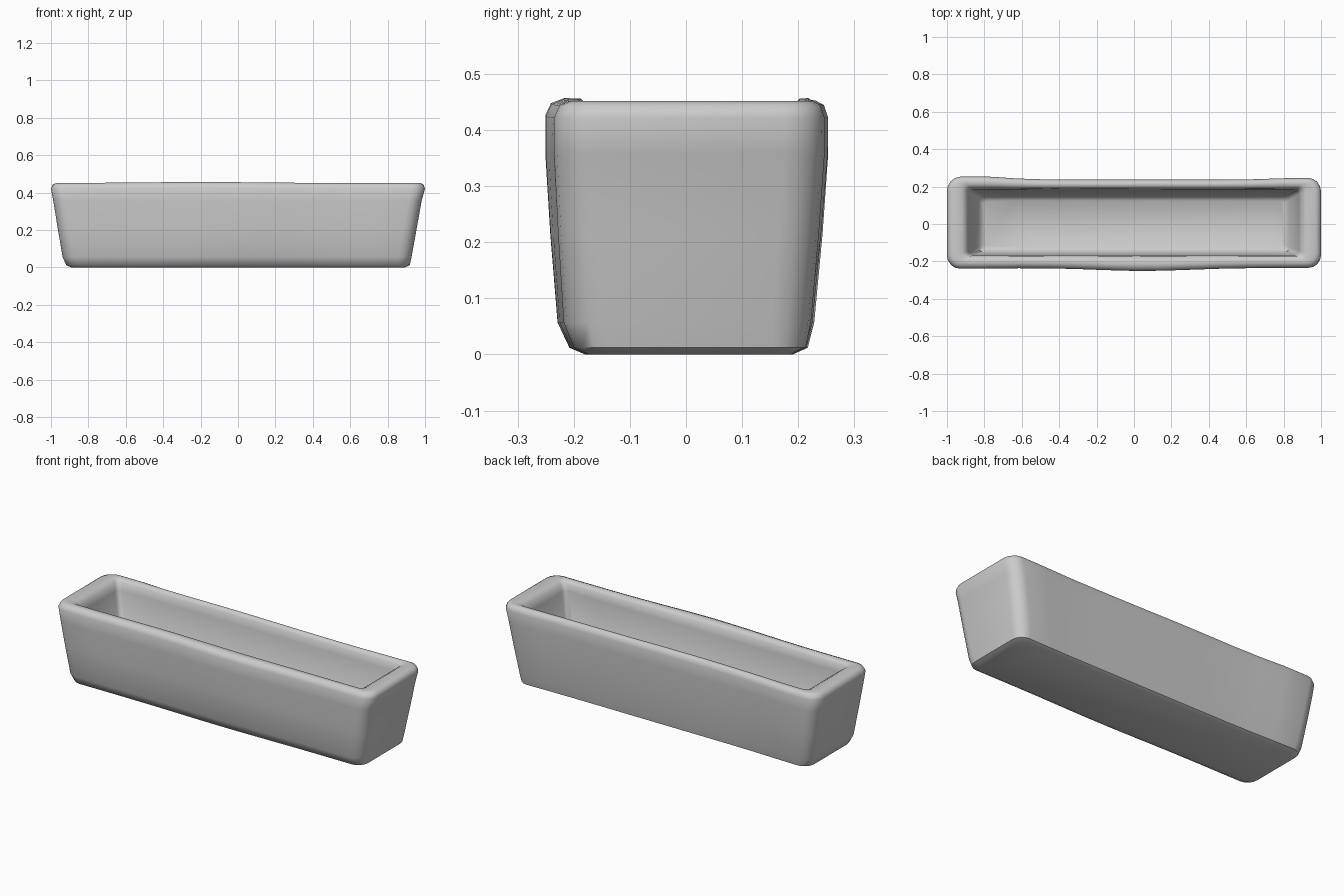
import bpy, bmesh, math

if "Cube" in bpy.data.objects:
    bpy.data.objects.remove(bpy.data.objects["Cube"])

CORNER_STEPS = 4
LONG_STEPS = 12


def ring(x0, x1, y0, y1, r, z):
    """Rounded rectangle, counter-clockwise, with extra points along the long sides."""
    pts = []
    corners = [(x1 - r, y1 - r, 0), (x0 + r, y1 - r, 90),
               (x0 + r, y0 + r, 180), (x1 - r, y0 + r, 270)]
    for i, (cx, cy, start) in enumerate(corners):
        for k in range(CORNER_STEPS + 1):
            a = math.radians(start + 90 * k / CORNER_STEPS)
            pts.append((cx + r * math.cos(a), cy + r * math.sin(a), z))
        if i in (0, 2):
            ax, ay, _ = pts[-1]
            bx = x0 + r if i == 0 else x1 - r
            for k in range(1, LONG_STEPS):
                pts.append((ax + (bx - ax) * k / LONG_STEPS, ay, z))
    return pts


def bump(x, centre, width):
    return math.exp(-((x - centre) / width) ** 2)


def hand_formed(p, amount):
    """Slight unevenness of the long walls and the rim."""
    x, y, z = p
    if y > 0:
        y += amount * (0.018 * bump(x, -0.85, 0.22) + 0.010 * bump(x, 0.9, 0.2))
    else:
        y -= amount * (0.016 * bump(x, 0.05, 0.35) + 0.004 * bump(x, -0.9, 0.25))
    if z > 0.4:
        z += 0.005 * bump(x, -0.2, 0.4)
    return (x, y, z)


# Outer wall from the base up, over the rim, then down to the inner floor
# (x0, x1, y0, y1, corner radius, z, unevenness)
sections = [
    (-0.89, 0.89, -0.175, 0.185, 0.05, 0.003, 0.3),
    (-0.918, 0.918, -0.20, 0.208, 0.06, 0.015, 0.5),
    (-0.938, 0.928, -0.218, 0.216, 0.07, 0.06, 0.7),
    (-0.965, 0.957, -0.228, 0.228, 0.07, 0.22, 0.9),
    (-0.988, 0.982, -0.235, 0.237, 0.07, 0.36, 1.0),
    (-1.0, 1.0, -0.235, 0.237, 0.07, 0.425, 1.0),
    (-0.99, 0.992, -0.225, 0.23, 0.065, 0.447, 1.0),
    (-0.97, 0.972, -0.207, 0.218, 0.05, 0.455, 0.8),
    (-0.92, 0.92, -0.185, 0.202, 0.035, 0.454, 0.4),
    (-0.895, 0.895, -0.172, 0.19, 0.025, 0.44, 0.2),
    (-0.885, 0.882, -0.167, 0.183, 0.025, 0.40, 0.0),
    (-0.83, 0.83, -0.15, 0.15, 0.025, 0.10, 0.0),
    (-0.80, 0.80, -0.125, 0.125, 0.02, 0.08, 0.0),
]

bm = bmesh.new()
loops = []
for *dims, amount in sections:
    loops.append([bm.verts.new(hand_formed(p, amount)) for p in ring(*dims)])
n = len(loops[0])
for a, b in zip(loops, loops[1:]):
    for i in range(n):
        j = (i + 1) % n
        bm.faces.new((a[i], a[j], b[j], b[i]))
bm.faces.new(loops[0][::-1])
bm.faces.new(loops[-1])
bmesh.ops.recalc_face_normals(bm, faces=bm.faces)

# Stand exactly on the ground
low = min(v.co.z for v in bm.verts)
bmesh.ops.translate(bm, verts=bm.verts, vec=(0, 0, -low))

mesh = bpy.data.meshes.new("planter_trough")
bm.to_mesh(mesh)
bm.free()
planter = bpy.data.objects.new("planter_trough", mesh)
bpy.context.collection.objects.link(planter)
bpy.context.view_layer.objects.active = planter
planter.select_set(True)
bpy.ops.object.shade_smooth_by_angle(angle=math.radians(50))
